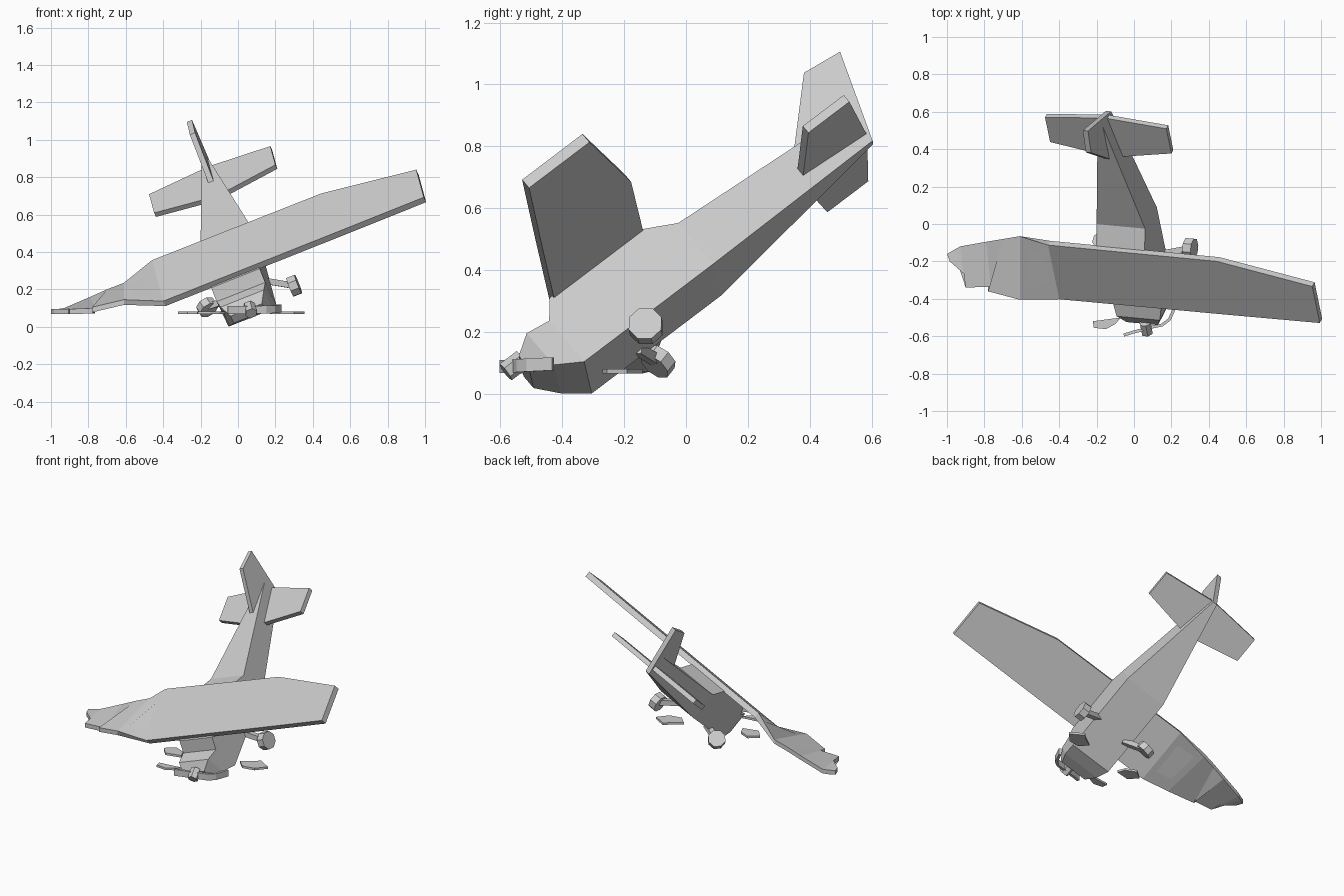
import bpy, bmesh, math
from mathutils import Vector, Matrix

if "Cube" in bpy.data.objects:
    bpy.data.objects.remove(bpy.data.objects["Cube"])

# Tilted aircraft axes: span, backward, up
S = Vector((0.926, -0.087, 0.367)).normalized()
U = S.cross(Vector((-0.16, 0.786, 0.596))).normalized()
B = U.cross(S)
CX = 0.12  # aircraft centre line along the span axis


def place(x, y, z):
    """Aircraft coordinates (x from the centre line) to world."""
    return S * (x + CX) + B * y + U * z


def make(name, verts, faces):
    me = bpy.data.meshes.new(name)
    bm = bmesh.new()
    vs = [bm.verts.new(v) for v in verts]
    for f in faces:
        bm.faces.new([vs[i] for i in f])
    bmesh.ops.recalc_face_normals(bm, faces=bm.faces)
    bm.to_mesh(me)
    bm.free()
    ob = bpy.data.objects.new(name, me)
    bpy.context.collection.objects.link(ob)
    return ob


def loft(name, rings):
    """Skin equal-sized rings and cap both ends."""
    n = len(rings[0])
    faces = [list(range(n)), [(len(rings) - 1) * n + i for i in range(n)]]
    for r in range(len(rings) - 1):
        for i in range(n):
            j = (i + 1) % n
            faces.append([r * n + i, r * n + j, (r + 1) * n + j, (r + 1) * n + i])
    return make(name, [p for ring in rings for p in ring], faces)


def cylinder(name, centre, axis, radius, depth, sides=8):
    q = Vector(axis).to_track_quat('Z', 'Y').to_matrix()
    rings = []
    for h in (-depth / 2, depth / 2):
        rings.append([Vector(centre) + q @ Vector((radius * math.cos(2 * math.pi * (i + .5) / sides),
                                                   radius * math.sin(2 * math.pi * (i + .5) / sides), h))
                      for i in range(sides)])
    return loft(name, rings)


def plate(name, outline, offset):
    return loft(name, [[p - offset / 2 for p in outline], [p + offset / 2 for p in outline]])


# Fuselage: back position, half width, bottom, top (crushed nose to thin tail)
sections = [(-.372, .09, .322, .375), (-.31, .125, .265, .408), (-.23, .14, .205, .39),
            (-.18, .14, .205, .452), (.19, .14, .205, .452), (.30, .14, .205, .39),
            (.98, .015, .258, .39)]
loft("fuselage", [[place(-w, y, a), place(w, y, a), place(w, y, b), place(-w, y, b)]
                  for y, w, a, b in sections])

# Wing: straight part in aircraft axes, crumpled left end in world axes
T = 0.037
rings = []
for x, lead, trail in [(1.1, -.165, .083), (.57, -.168, .195), (-.405, -.17, .198)]:
    rings.append([place(x, lead, .48), place(x, trail, .48),
                  place(x, trail, .48 - T), place(x, lead, .48 - T)])
crumple = [((-.61, -.405, .145), (-.61, -.065, .235)),
           ((-.78, -.36, .105), (-.70, -.08, .20)),
           ((-.765, -.335, .10), (-.79, -.095, .16)),
           ((-.90, -.34, .095), (-.93, -.12, .10)),
           ((-.905, -.27, .095), (-.965, -.14, .095)),
           ((-.985, -.2, .095), (-1.0, -.16, .095))]
for a, b in crumple:
    a, b = Vector(a), Vector(b)
    d = Vector((0, 0, .028))
    rings.append([a, b, b - d, a - d])
loft("wing", rings)

# Tail surfaces
stab = [(0, .715), (.35, .78), (.35, .948), (0, .982), (-.35, .948), (-.35, .78)]
plate("tailplane", [place(x, y, .305) for x, y in stab], U * .03)
fin = [(.75, .38), (.955, .587), (1.09, .57), (.982, .26), (.80, .28)]
plate("fin", [place(0, y, z) for y, z in fin], S * .03)


# Landing gear: right leg intact, left one bent upward
def strut(name, a, b, w=.018):
    cylinder(name, (a + b) / 2, b - a, w * 1.3, (b - a).length, 4)


right_hub = place(.25, -.02, .134)
left_hub = Vector((-.165, -.09, .105))
strut("right_gear_strut", place(.10, 0, .235), right_hub)
strut("left_gear_strut", place(-.09, -.03, .215), left_hub)
cylinder("right_wheel", right_hub, S, .057, .048)
cylinder("left_wheel", left_hub, (-.45, .55, .7), .055, .045)

# Propeller: hub and two bent blades
hub = Vector((.065, -.555, .092))
cylinder("propeller_hub", hub, B, .033, .07, 6)
paths = [[(.06, -.562, .09), (.0, -.577, .09), (-.055, -.594, .09)],
         [(.07, -.556, .09), (.15, -.54, .092), (.19, -.51, .094), (.225, -.43, .098)]]
for k, path in enumerate(paths):
    rings = []
    for i, (x, y, z) in enumerate(path):
        p = Vector((x, y, z))
        t = Vector(path[min(i + 1, len(path) - 1)]) - Vector(path[max(i - 1, 0)])
        n = Vector((-t.y, t.x, 0)).normalized() * .008
        h = Vector((0, 0, .021))
        rings.append([p - n - h, p + n - h, p + n + h, p - n + h])
    loft(f"propeller_blade_{k + 1}", rings)

# Flat debris shards
shards = [[(-.22, -.52), (-.07, -.50), (-.10, -.535), (-.15, -.562), (-.215, -.555)],
          [(.17, -.22), (.22, -.27), (.30, -.255), (.355, -.19), (.27, -.14), (.24, -.17)],
          [(-.32, -.33), (-.27, -.385), (-.17, -.36), (-.19, -.31), (-.26, -.28)]]
for k, pts in enumerate(shards):
    plate(f"shard_{k + 1}", [Vector((x, y, .074)) for x, y in pts], Vector((0, 0, .014)))
